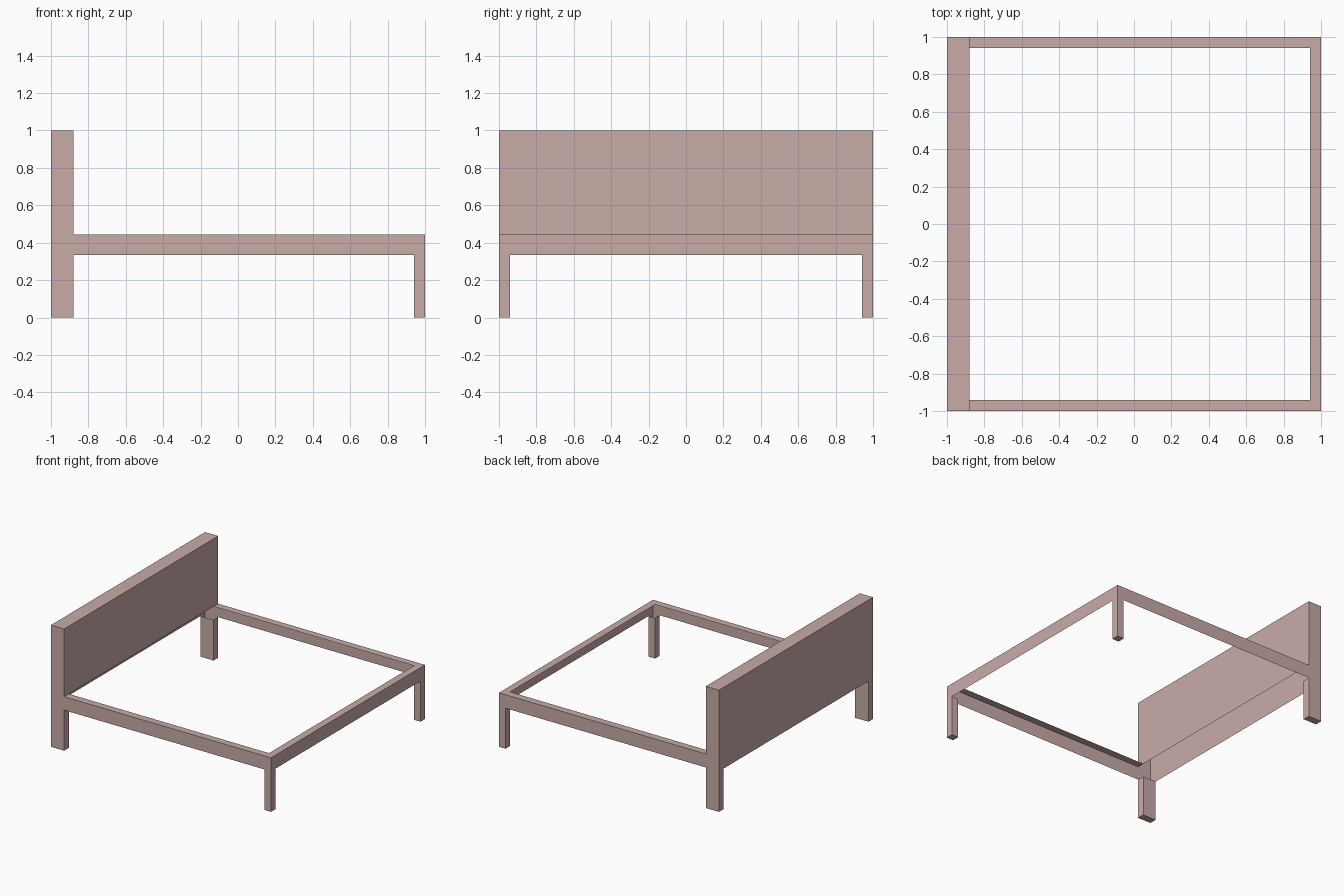
import bpy
import bmesh

if "Cube" in bpy.data.objects:
    bpy.data.objects.remove(bpy.data.objects["Cube"])

# Single dusty rose colour
rose = bpy.data.materials.new("dusty_rose")
rose.diffuse_color = (0.578, 0.407, 0.386, 1.0)
rose.use_nodes = True
rose.node_tree.nodes["Principled BSDF"].inputs["Base Color"].default_value = rose.diffuse_color

T = 0.06              # frame and leg thickness
HEAD = -0.88          # front plane of the headboard
Z0, Z1 = 0.333, 0.444  # underside and top of the frame


def add_shell(bm, lo, hi, skip):
    """Box between two corners, leaving out the named sides ('+x', '-z', ...)."""
    v = {(i, j, k): bm.verts.new(((lo, hi)[i][0], (lo, hi)[j][1], (lo, hi)[k][2]))
         for i in (0, 1) for j in (0, 1) for k in (0, 1)}
    ring = ((0, 0), (1, 0), (1, 1), (0, 1))
    for axis in range(3):
        for end in (0, 1):
            if "-+"[end] + "xyz"[axis] in skip:
                continue
            keys = []
            for a, b in ring if end else ring[::-1]:
                key = [0, 0, 0]
                key[axis], key[(axis + 1) % 3], key[(axis + 2) % 3] = end, a, b
                keys.append(tuple(key))
            bm.faces.new([v[k] for k in keys])


def make(name, shells):
    bm = bmesh.new()
    for lo, hi, skip in shells:
        add_shell(bm, lo, hi, skip)
    bmesh.ops.remove_doubles(bm, verts=bm.verts, dist=1e-4)
    loose = [v for v in bm.verts if not v.link_faces]
    bmesh.ops.delete(bm, geom=loose, context='VERTS')
    mesh = bpy.data.meshes.new(name)
    bm.to_mesh(mesh)
    bm.free()
    mesh.materials.append(rose)
    obj = bpy.data.objects.new(name, mesh)
    bpy.context.collection.objects.link(obj)


# Headboard: hollow panel, open below, with a skirt on its back and ends
make("headboard", [
    ((-1, -1, Z1), (HEAD, 1, 1), ("-z",)),
    ((-1, -1, Z0), (HEAD, 1, Z1), ("+x", "-z", "+z")),
])

# Foot rail: outer wall and top strip, open inside and below
make("foot_rail", [
    ((1 - T, -1, Z0), (1, 1, Z1), ("-x", "-z")),
])

# Side rails and legs on both sides
for s, side in ((-1, "front"), (1, "back")):
    y0, y1 = sorted((s, s * (1 - T)))
    inner = "+y" if s < 0 else "-y"
    make(side + "_side_rail", [
        ((HEAD, y0, Z0), (1 - T, y1, Z1), ("-x", "+x", "-z", inner)),
    ])
    make(side + "_head_leg", [((-1, y0, 0), (HEAD, y1, Z0), ("+z",))])
    make(side + "_foot_leg", [((1 - T, y0, 0), (1, y1, Z0), ("+z",))])
